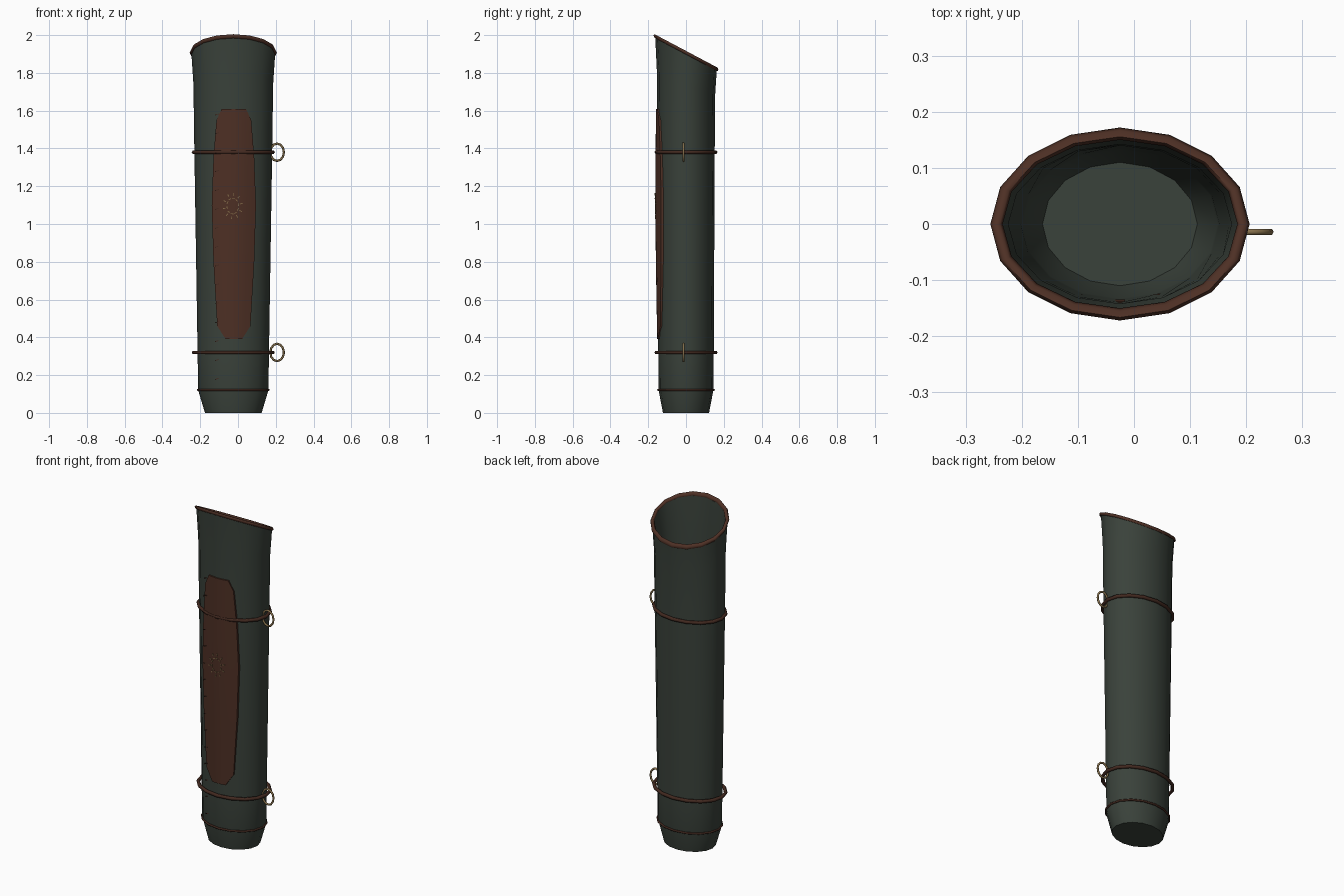
import bpy, bmesh, math
from mathutils import Vector, Matrix

if "Cube" in bpy.data.objects:
    bpy.data.objects.remove(bpy.data.objects["Cube"])

CX = -0.025  # body axis
N = 16

def mat(name, col):
    m = bpy.data.materials.new(name)
    m.diffuse_color = (*col, 1)
    m.use_nodes = True
    m.node_tree.nodes["Principled BSDF"].inputs["Base Color"].default_value = m.diffuse_color
    return m

GREEN = mat("dark green leather", (0.042, 0.054, 0.043))
BROWN = mat("brown leather", (0.075, 0.029, 0.018))
STRAP = mat("dark brown strap", (0.055, 0.022, 0.014))
BRASS = mat("dull brass", (0.25, 0.17, 0.075))

def finish(bm, name, m, angle=50):
    bmesh.ops.recalc_face_normals(bm, faces=bm.faces)
    me = bpy.data.meshes.new(name)
    bm.to_mesh(me)
    bm.free()
    ob = bpy.data.objects.new(name, me)
    bpy.context.collection.objects.link(ob)
    me.materials.append(m)
    bpy.context.view_layer.objects.active = ob
    ob.select_set(True)
    bpy.ops.object.shade_smooth_by_angle(angle=math.radians(angle))
    ob.select_set(False)
    return ob

def oval(bm, rx, ry, z, slope=0):
    vs = []
    for i in range(N):
        a = 2 * math.pi * i / N
        y = ry * math.sin(a)
        vs.append(bm.verts.new((CX + rx * math.cos(a), y, z - slope * y)))
    return vs

def bridge(bm, rings, closed=False):
    k = len(rings)
    for j in range(k if closed else k - 1):
        a, b = rings[j], rings[(j + 1) % k]
        n = len(a)
        for i in range(n):
            bm.faces.new((a[i], a[(i + 1) % n], b[(i + 1) % n], b[i]))

# tube: outer wall, slanted mouth, inner wall and floor
outer = [(.15, .122, 0, 0), (.186, .145, .12, 0), (.189, .147, .32, 0), (.206, .152, 1.38, 0),
         (.211, .154, 1.74, .4), (.222, .163, 1.905, .53)]
bm = bmesh.new()
rings = [oval(bm, *p) for p in outer]
rings += [oval(bm, rx - .012, ry - .012, z + (.02 if z == 0 else 0), s) for rx, ry, z, s in reversed(outer)]
bridge(bm, rings)
bm.faces.new(rings[0])
bm.faces.new(rings[-1])
finish(bm, "quiver_body", GREEN, 40)

def hoop(name, c, rx, ry, tube, m, n=N, sides=6, slope=0, upright=False):
    """Oval ring of round section, flat (optionally slanted) or upright in xz."""
    bm = bmesh.new()
    rings = []
    for i in range(n):
        a = 2 * math.pi * i / n
        ring = []
        for k in range(sides):
            b = 2 * math.pi * k / sides
            r = tube * math.cos(b)
            u, v, w = (rx + r) * math.cos(a), (ry + r) * math.sin(a), tube * math.sin(b)
            p = Vector((u, w, v)) if upright else Vector((u, v, w - slope * v))
            ring.append(bm.verts.new(Vector(c) + p))
        rings.append(ring)
    bridge(bm, rings, True)
    finish(bm, name, m, 70)

# rim and straps
hoop("mouth_rim", (CX, 0, 1.907), .22, .161, .011, BROWN, slope=.53)
hoop("upper_strap", (CX, 0, 1.38), .21, .157, .010, STRAP)
hoop("lower_strap", (CX, 0, .32), .21, .157, .010, STRAP)
hoop("base_band", (CX, 0, .122), .187, .147, .006, STRAP)

# hanging rings
for nm, z in (("upper_ring", 1.38), ("lower_ring", .32)):
    hoop(nm, (.207, -.014, z), .036, .046, .006, BRASS, n=12, upright=True)

def front_y(x, z, off):
    """Front surface of the tube, pushed out by off."""
    t = min(max((z - .12) / 1.26, 0), 1.3)
    rx, ry = .186 + .02 * t, .145 + .007 * t
    return -(ry + off) * math.sqrt(max(0, 1 - ((x - CX) / rx) ** 2))

# front panel: outline half-widths by height, wrapped on the tube
PX = -.022
prof = [(.39, .043), (.46, .088), (.8, .108), (1.1, .117), (1.35, .108), (1.55, .092), (1.61, .064)]
cols = [-1, -.6, -.2, .2, .6, 1]
bm = bmesh.new()
layers = []
for lift in (True, False):
    g = []
    for z, w in prof:
        off = (.006 + .008 * max(0, 1 - abs(z - 1) / .65)) if lift else -.012
        g.append([bm.verts.new((PX + w * c, front_y(PX + w * c, z, off), z)) for c in cols])
    for j in range(len(g) - 1):
        for i in range(len(cols) - 1):
            bm.faces.new((g[j][i], g[j][i + 1], g[j + 1][i + 1], g[j + 1][i]))
    layers.append(g[0] + [r[-1] for r in g[1:-1]] + g[-1][::-1] + [r[0] for r in g[-2:0:-1]])
bridge(bm, layers)
finish(bm, "front_panel", BROWN, 35)

def stitches(name, items, m):
    """Small plates (x, y, z, length, angle) facing the front."""
    bm = bmesh.new()
    for x, y, z, l, a in items:
        M = Matrix.Translation((x, y, z)) @ Matrix.Rotation(-a, 4, 'Y') @ Matrix.Diagonal((l, .005, .004, 1))
        bmesh.ops.create_cube(bm, size=1, matrix=M)
    finish(bm, name, m, 30)

# rayed emblem of short stitches
items = []
for i in range(10):
    a = 2 * math.pi * i / 10 + .2
    for r, l, da in ((.036, .014, math.pi / 2), (.055, .013, 0)):
        x, z = -.028 + r * .85 * math.cos(a), 1.095 + r * 1.15 * math.sin(a)
        items.append((x, front_y(x, z, .0125), z, l, a + da))
stitches("panel_emblem", items, BRASS)

# side seam stitches
seam = []
for i in range(15):
    z = .18 + .1 * i
    on = .46 < z < 1.55
    seam.append((-.112, front_y(-.112, z, .012 if on else 0), z, .022, .3))
stitches("seam_stitches", seam, STRAP)
